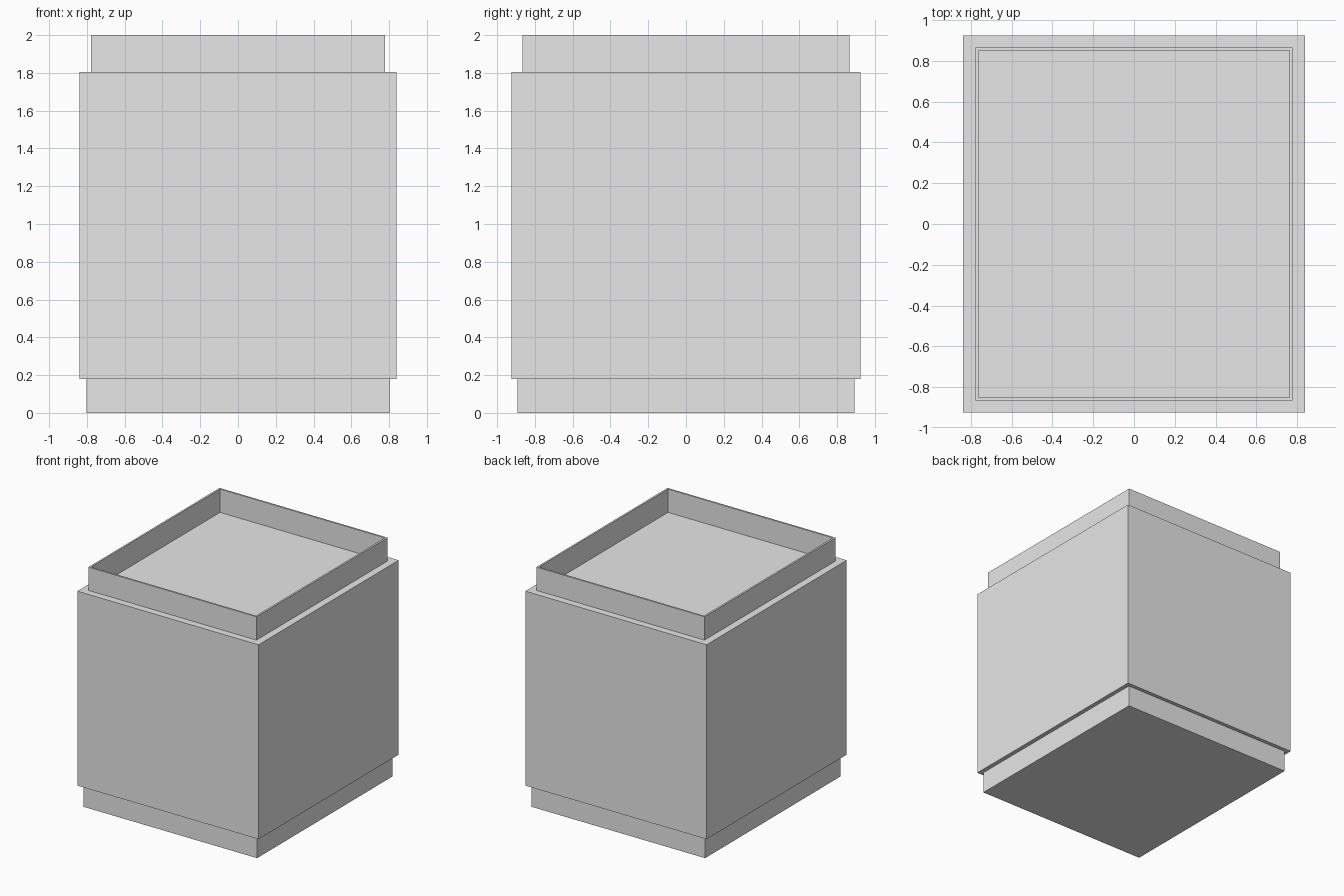
import bpy
import bmesh
from mathutils import Matrix

if "Cube" in bpy.data.objects:
    bpy.data.objects.remove(bpy.data.objects["Cube"], do_unlink=True)

COLOUR = (0.8, 0.8, 0.8, 1.0)
grey = bpy.data.materials.new("light_grey")
grey.use_nodes = True
grey.diffuse_color = COLOUR
grey.node_tree.nodes["Principled BSDF"].inputs["Base Color"].default_value = COLOUR


def block_mesh(half_x, half_y, bottom, top):
    """Box centred in x and y between two heights."""
    bm = bmesh.new()
    place = Matrix.Translation((0, 0, (bottom + top) / 2))
    size = Matrix.Diagonal((2 * half_x, 2 * half_y, top - bottom, 1))
    bmesh.ops.create_cube(bm, size=1, matrix=place @ size)
    return bm


def add_part(name, bm):
    mesh = bpy.data.meshes.new(name)
    bm.to_mesh(mesh)
    bm.free()
    mesh.materials.append(grey)
    part = bpy.data.objects.new(name, mesh)
    bpy.context.collection.objects.link(part)
    return part


BASE_TOP, BODY_TOP, RIM_TOP = 0.18, 1.805, 2.0
WALL = 0.015

# Recessed plinth and the main box
add_part("base", block_mesh(0.802, 0.893, 0, BASE_TOP))
add_part("body", block_mesh(0.838, 0.925, BASE_TOP, BODY_TOP))

# Thin open collar: drop the end faces, then thicken the walls inwards
bm = block_mesh(0.777, 0.866, BODY_TOP, RIM_TOP)
ends = [f for f in bm.faces if abs(f.normal.z) > 0.5]
bmesh.ops.delete(bm, geom=ends, context="FACES_ONLY")
rim = add_part("rim", bm)
shell = rim.modifiers.new("wall", "SOLIDIFY")
shell.thickness = WALL
shell.offset = -1
shell.use_even_offset = True
